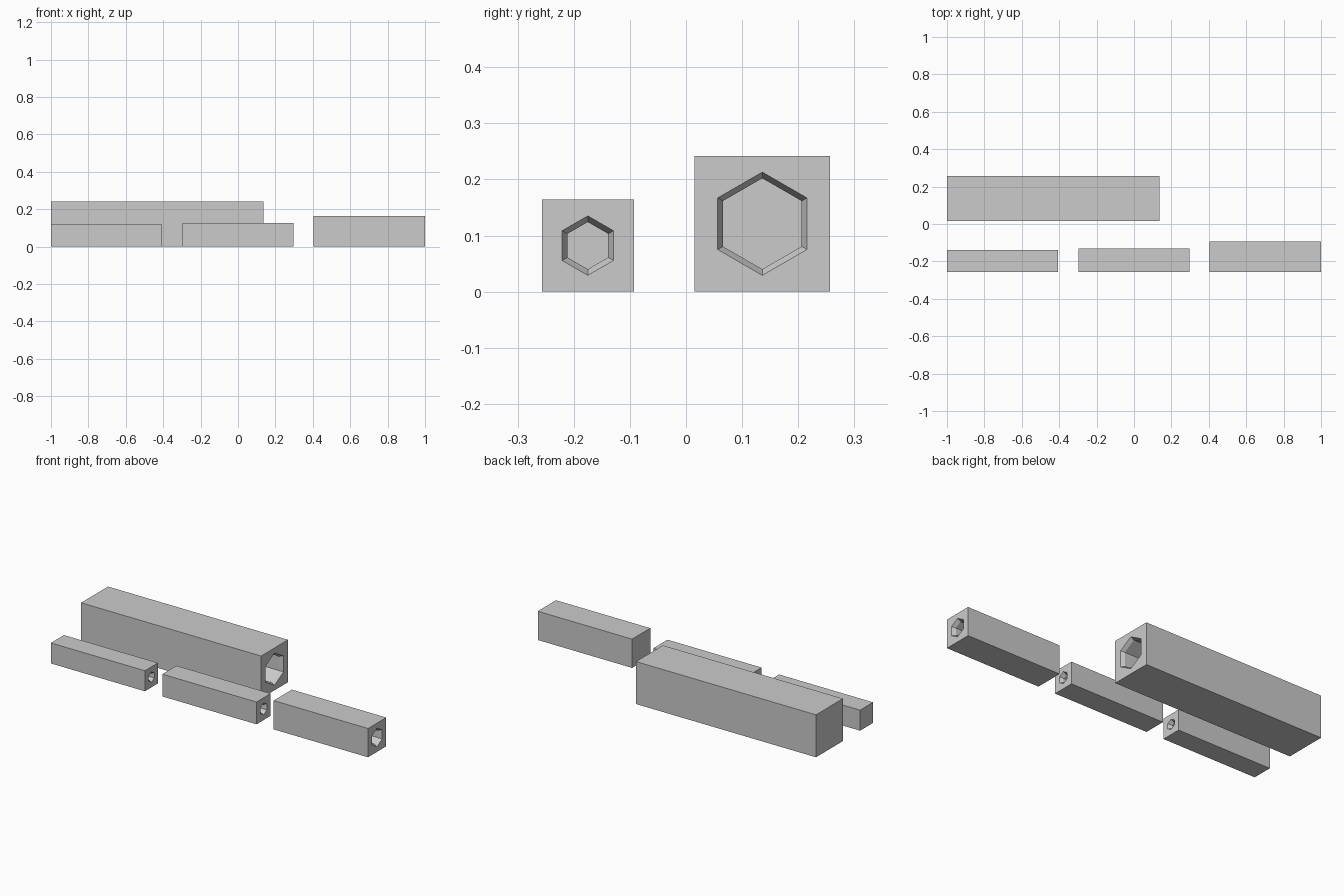
import bpy, bmesh
from math import sin, cos, pi

if "Cube" in bpy.data.objects:
    bpy.data.objects.remove(bpy.data.objects["Cube"])

WALL = 0.029      # material around the hexagonal mouth
LIP = 0.011       # how far the mouth flares beyond the bore
FLARE = 0.02      # depth of the flared mouth


def new_object(name, bm):
    bmesh.ops.recalc_face_normals(bm, faces=bm.faces)
    mesh = bpy.data.meshes.new(name)
    bm.to_mesh(mesh)
    bm.free()
    ob = bpy.data.objects.new(name, mesh)
    bpy.context.collection.objects.link(ob)
    return ob


def block(name, x0, x1, y0, size):
    # square bar
    bm = bmesh.new()
    bmesh.ops.create_cube(bm, size=1)
    for v in bm.verts:
        v.co = (x0 + (v.co.x + 0.5) * (x1 - x0),
                y0 + (v.co.y + 0.5) * size,
                (v.co.z + 0.5) * size)
    return new_object(name, bm)


def bore(name, x0, x1, y, z, radius):
    # hexagonal blind bore with a flared mouth, points up and down
    bm = bmesh.new()
    inner = radius - LIP
    out = 0.01
    sections = [(x0, inner), (x1 - FLARE, inner),
                (x1 + out, radius + LIP * out / FLARE)]
    rings = [[bm.verts.new((x, y + r * sin(i * pi / 3), z + r * cos(i * pi / 3)))
              for i in range(6)] for x, r in sections]
    for a, b in zip(rings, rings[1:]):
        for i in range(6):
            j = (i + 1) % 6
            bm.faces.new((a[i], a[j], b[j], b[i]))
    bm.faces.new(rings[0])
    bm.faces.new(rings[-1])
    return new_object(name, bm)


# name, left x, right x, front y, square size
holders = [
    ("large_hex_holder", -1.0, 0.135, 0.015, 0.242),
    ("small_hex_holder", -1.0, -0.407, -0.257, 0.117),
    ("medium_hex_holder", -0.297, 0.297, -0.257, 0.127),
    ("wide_hex_holder", 0.405, 1.0, -0.257, 0.164),
]

for name, x0, x1, y0, size in holders:
    body = block(name, x0, x1, y0, size)
    cutter = bore(name + "_bore_cutter", x0 + WALL, x1,
                  y0 + size / 2, size / 2, size / 2 - WALL)
    cutter.hide_render = True
    mod = body.modifiers.new("bore", 'BOOLEAN')
    mod.operation = 'DIFFERENCE'
    mod.solver = 'EXACT'
    mod.object = cutter
    bpy.context.view_layer.objects.active = body
    bpy.ops.object.modifier_apply(modifier=mod.name)
    bpy.data.objects.remove(cutter)
